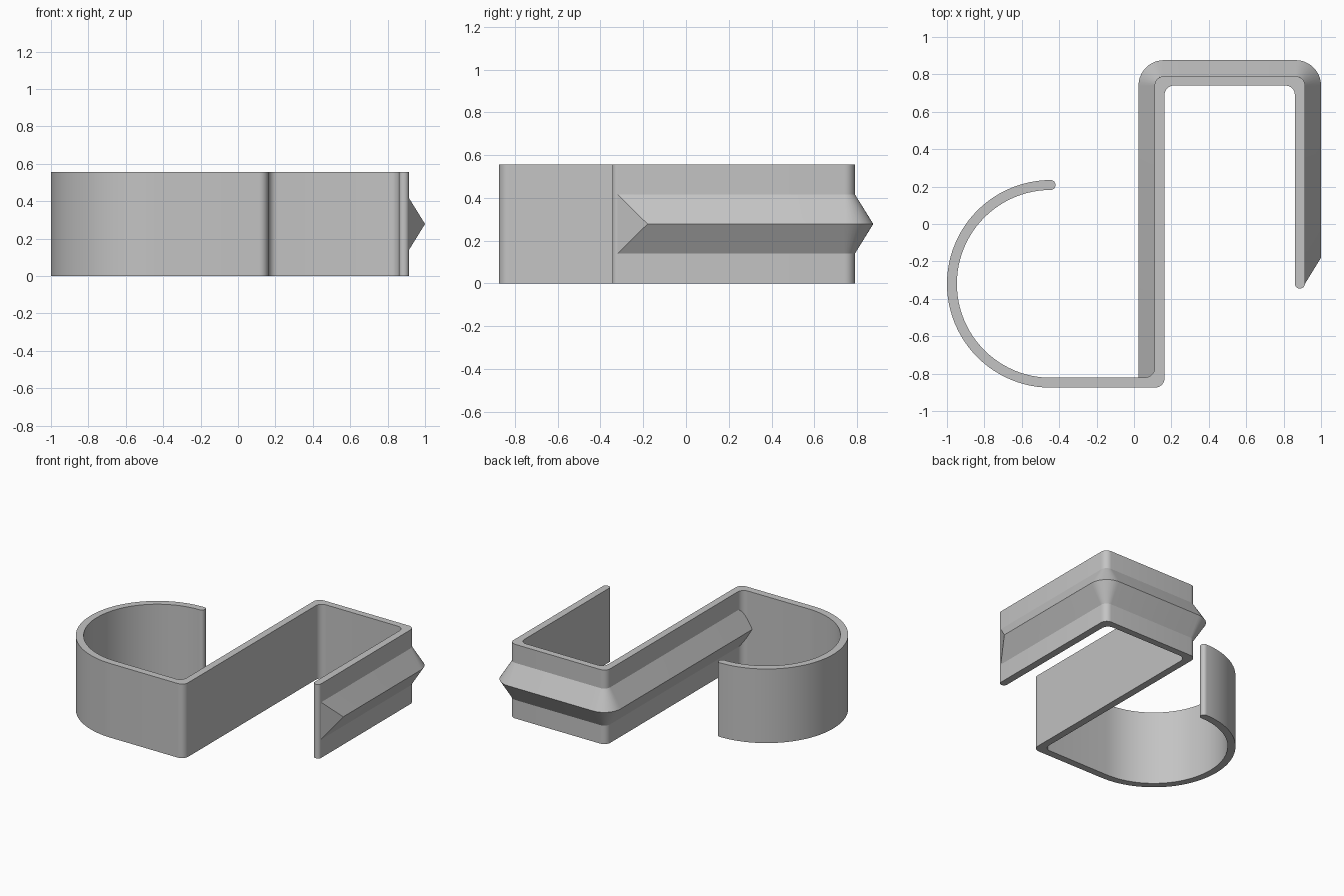
import bpy, bmesh
from math import pi, cos, sin
from mathutils import Vector

if "Cube" in bpy.data.objects:
    bpy.data.objects.remove(bpy.data.objects["Cube"], do_unlink=True)

HEIGHT = 0.556
MID = HEIGHT / 2
RIB_DEPTH, RIB_HALF = 0.086, 0.139

grey = bpy.data.materials.new("plain grey")
grey.use_nodes = True
grey.diffuse_color = (0.55, 0.55, 0.55, 1)
grey.node_tree.nodes["Principled BSDF"].inputs["Base Color"].default_value = (0.55, 0.55, 0.55, 1)


def arc(cx, cy, r, start, end, n):
    angles = [start + (end - start) * i / n for i in range(n + 1)]
    return [(cx + r * cos(a), cy + r * sin(a)) for a in angles]


def fillet(prev, corner, nxt, r, n=8):
    """Round a right-angled corner with n segments."""
    c = Vector(corner)
    u = (Vector(prev) - c).normalized()
    v = (Vector(nxt) - c).normalized()
    centre = c + (u + v) * r
    return [tuple(centre - v * r * cos(t) - u * r * sin(t))
            for t in (pi / 2 * i / n for i in range(n + 1))]


def finish(name, bm):
    bmesh.ops.recalc_face_normals(bm, faces=bm.faces)
    mesh = bpy.data.meshes.new(name)
    bm.to_mesh(mesh)
    bm.free()
    mesh.materials.append(grey)
    obj = bpy.data.objects.new(name, mesh)
    bpy.context.collection.objects.link(obj)
    bpy.ops.object.select_all(action='DESELECT')
    obj.select_set(True)
    bpy.context.view_layer.objects.active = obj
    bpy.ops.object.shade_smooth_by_angle(angle=0.5)


# Band: hook, long arm, top bar and short arm as one extruded outline
hook_x, hook_y = -0.445, -0.32
tip = [(-0.42, 0.235, 0.025), (-0.42, 0.182, 0.025)]
arms = [(0.11, -0.82, 0.05), (0.11, 0.79, 0.05), (0.914, 0.79, 0.05),
        (0.914, -0.345, 0.026), (0.86, -0.345, 0.026), (0.86, 0.74, 0.05),
        (0.163, 0.74, 0.05), (0.163, -0.875, 0.05)]
inner = arc(hook_x, hook_y, 0.502, pi / 2, 3 * pi / 2, 48)
outer = arc(hook_x, hook_y, 0.555, 3 * pi / 2, pi / 2, 48)
path = tip + [(x, y, 0) for x, y in inner] + arms + [(x, y, 0) for x, y in outer]
outline = []
for i, (x, y, r) in enumerate(path):
    if r:
        outline += fillet(path[i - 1][:2], (x, y), path[(i + 1) % len(path)][:2], r)
    else:
        outline.append((x, y))

bm = bmesh.new()
base = bm.faces.new([bm.verts.new((x, y, 0)) for x, y in outline])
top = bmesh.ops.extrude_face_region(bm, geom=[base])
bmesh.ops.translate(bm, vec=(0, 0, HEIGHT),
                    verts=[g for g in top["geom"] if isinstance(g, bmesh.types.BMVert)])
finish("hook_band", bm)

# Rib: triangular ridge around the outside of the arms
# Each station holds a point on the band face, its outward direction and the ridge setback
stations = [(Vector((0.11, -0.83)), Vector((-1, 0)), 0)]
for cx, start in ((0.16, pi), (0.864, pi / 2)):
    for dx, dy in arc(0, 0, 1, start, start - pi / 2, 10):
        out = Vector((dx, dy))
        stations.append((Vector((cx, 0.74)) + out * 0.05, out, 0))
stations.append((Vector((0.914, -0.32)), Vector((1, 0)), 0.14))

bm = bmesh.new()
rings = []
for p, out, setback in stations:
    ring = []
    for offset, dz in ((-0.02, -RIB_HALF), (0, -RIB_HALF), (RIB_DEPTH, 0),
                       (0, RIB_HALF), (-0.02, RIB_HALF)):
        q = p + out * offset
        back = setback if dz == 0 else 0
        ring.append(bm.verts.new((q.x, q.y + back, MID + dz)))
    rings.append(ring)
for a, b in zip(rings, rings[1:]):
    for i in range(5):
        j = (i + 1) % 5
        bm.faces.new((a[i], a[j], b[j], b[i]))
for ring in (rings[0], rings[-1]):
    bm.faces.new(ring[1:4])
    bm.faces.new((ring[0], ring[1], ring[3], ring[4]))
finish("outer_rib", bm)
